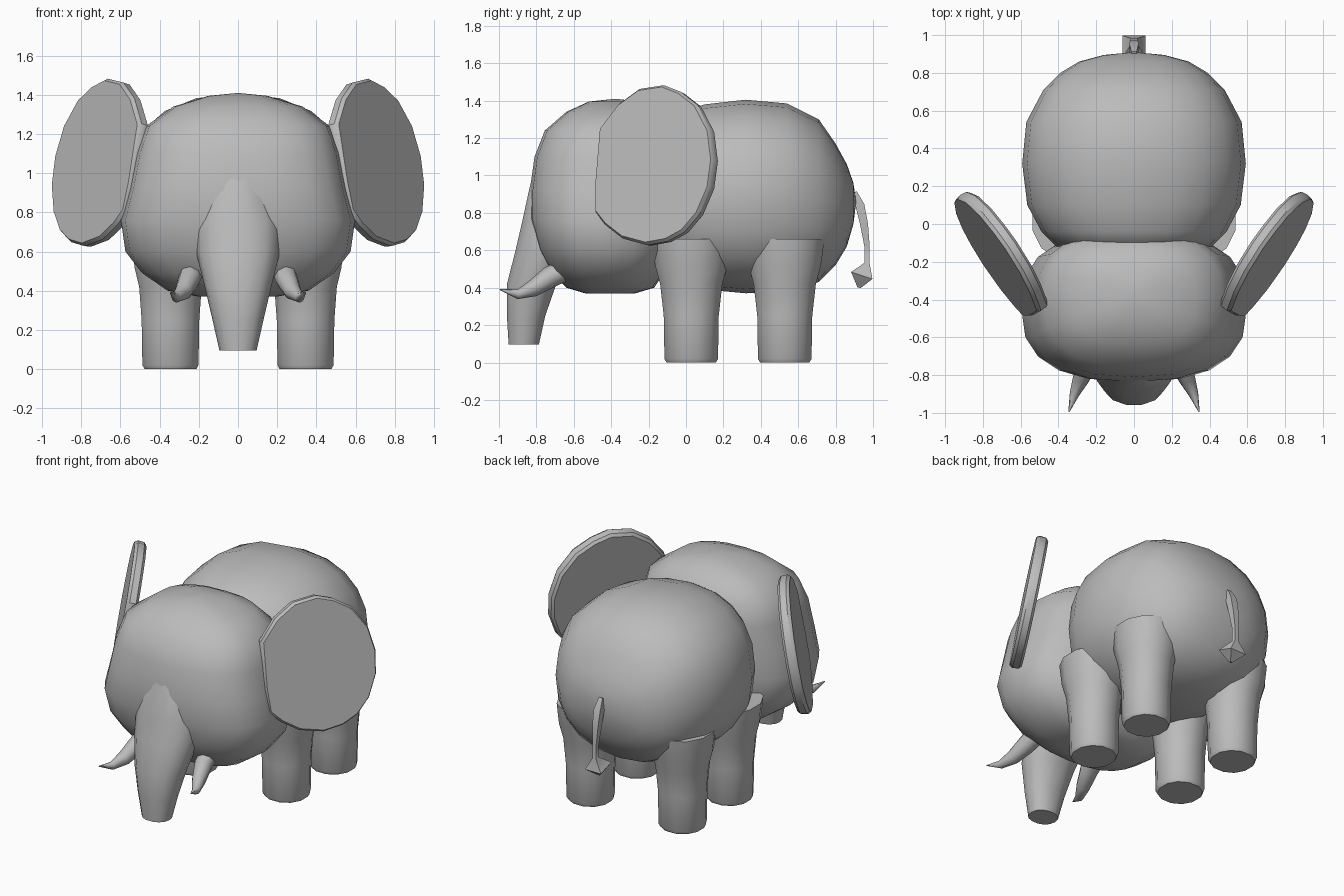
import bpy, bmesh, math
from mathutils import Vector

if "Cube" in bpy.data.objects:
    bpy.data.objects.remove(bpy.data.objects["Cube"])

grey = bpy.data.materials.new("elephant grey")
grey.diffuse_color = (0.5, 0.5, 0.5, 1)
grey.use_nodes = True
grey.node_tree.nodes["Principled BSDF"].inputs["Base Color"].default_value = grey.diffuse_color


def loft(name, rings, angle=45):
    """Skin a list of point rings and cap both ends."""
    bm = bmesh.new()
    rows = [[bm.verts.new(p) for p in r] for r in rings]
    n = len(rows[0])
    for a, b in zip(rows, rows[1:]):
        for i in range(n):
            j = (i + 1) % n
            bm.faces.new((a[i], a[j], b[j], b[i]))
    bm.faces.new(rows[0])
    bm.faces.new(rows[-1])
    bmesh.ops.remove_doubles(bm, verts=bm.verts, dist=0.0005)
    bmesh.ops.recalc_face_normals(bm, faces=bm.faces)
    me = bpy.data.meshes.new(name)
    bm.to_mesh(me)
    bm.free()
    me.materials.append(grey)
    me.shade_smooth()
    me.set_sharp_from_angle(angle=math.radians(angle))
    ob = bpy.data.objects.new(name, me)
    bpy.context.collection.objects.link(ob)
    return ob


def oval(ru, rv, n=2.0, sides=16, turn=0.0):
    """Rounded-square outline as (u, v) pairs."""
    out = []
    for i in range(sides):
        t = 2 * math.pi * i / sides + turn
        c, s = math.cos(t), math.sin(t)
        out.append((ru * math.copysign(abs(c) ** (2 / n), c),
                    rv * math.copysign(abs(s) ** (2 / n), s)))
    return out


def level_ring(x, z, w, y0, y1, n=2.0, sides=16, turn=0.0):
    """Horizontal ring at height z spanning y0..y1."""
    return [(x + u, (y0 + y1) / 2 + v, z)
            for u, v in oval(w, (y1 - y0) / 2, n, sides, turn)]


def tube(name, path, sides, turn=0.0):
    """Tapered tube along (x, y, z, radius) points."""
    pts = [Vector(p[:3]) for p in path]
    rings = []
    for i, p in enumerate(pts):
        d = (pts[min(i + 1, len(pts) - 1)] - pts[max(i - 1, 0)]).normalized()
        a = d.cross(Vector((1, 0, 0))).normalized()
        b = d.cross(a)
        r = path[i][3]
        rings.append([p + a * u + b * v for u, v in oval(r, r, 2, sides, turn)])
    return loft(name, rings)


# Body: cross-sections along y (y, half width, top, bottom)
body = [(-0.13, 0.40, 1.28, 0.50), (-0.04, 0.49, 1.335, 0.43),
        (0.10, 0.565, 1.38, 0.39), (0.32, 0.592, 1.405, 0.37),
        (0.54, 0.57, 1.385, 0.38), (0.71, 0.48, 1.30, 0.43),
        (0.80, 0.39, 1.17, 0.52), (0.86, 0.29, 1.06, 0.62),
        (0.895, 0.16, 0.96, 0.74), (0.91, 0.0, 0.86, 0.86)]
loft("body", [[(u, y, (t + b) / 2 + v) for u, v in oval(w, (t - b) / 2, 2.3, 20)]
              for y, w, t, b in body], 60)

# Head: level sections (z, half width, front y, back y)
head = [(0.37, 0.20, -0.54, -0.27), (0.40, 0.36, -0.64, -0.17),
        (0.49, 0.49, -0.73, -0.11), (0.60, 0.575, -0.79, -0.06),
        (0.76, 0.598, -0.835, -0.04), (0.92, 0.555, -0.835, -0.03),
        (1.10, 0.52, -0.81, -0.03), (1.24, 0.47, -0.755, -0.05),
        (1.34, 0.33, -0.64, -0.13), (1.395, 0.15, -0.52, -0.24),
        (1.41, 0.0, -0.38, -0.38)]
loft("head", [level_ring(0, z, w, f, b, 2.6, 20) for z, w, f, b in head], 60)

# Trunk
trunk = [(0.095, 0.095, -0.95, -0.785), (0.25, 0.13, -0.96, -0.75),
         (0.42, 0.17, -0.96, -0.69), (0.60, 0.215, -0.915, -0.60),
         (0.75, 0.22, -0.88, -0.58), (0.95, 0.16, -0.836, -0.58),
         (1.06, 0.05, -0.80, -0.62)]
loft("trunk", [level_ring(0, z, w, f, b, 2.2, 14) for z, w, f, b in trunk], 50)

# Legs with a small bevel under the foot (z, half width, half depth)
leg = [(0.0, 0.137, 0.137), (0.02, 0.148, 0.148), (0.25, 0.152, 0.152),
       (0.42, 0.165, 0.172), (0.52, 0.19, 0.20), (0.66, 0.20, 0.22)]

# Ear outline in the side direction (y, z)
ear = [(-0.45, 1.25), (-0.35, 1.38), (-0.24, 1.46), (-0.11, 1.48),
       (-0.02, 1.445), (0.07, 1.375), (0.14, 1.24), (0.16, 1.08), (0.14, 0.93),
       (0.08, 0.79), (0.0, 0.695), (-0.09, 0.645), (-0.20, 0.625),
       (-0.33, 0.66), (-0.42, 0.73), (-0.475, 0.80), (-0.475, 0.95)]


def ear_ring(scale, shift):
    """Ear outline on its tilted plane, scaled about its middle, moved along the normal."""
    nrm = Vector((1, -0.65, 0.207)).normalized()
    ring = []
    for y, z in ear:
        y, z = -0.16 + (y + 0.16) * scale, 1.05 + (z - 1.05) * scale
        ring.append(Vector((1.03 + 0.65 * y - 0.207 * z, y, z)) + nrm * shift)
    return ring


for side, label in ((1, "right"), (-1, "left")):
    parts = []
    for y, which in ((0.028, "front"), (0.528, "rear")):
        parts.append(loft(f"{which}_leg_{label}",
                          [level_ring(0.345, z, w, y - d, y + d, 2.1, 12, math.pi / 12)
                           for z, w, d in leg], 50))
    parts.append(loft(f"ear_{label}", [ear_ring(0.95, -0.04), ear_ring(0.99, -0.025),
                                       ear_ring(1.0, 0.015), ear_ring(0.97, 0.035)], 35))
    parts.append(tube(f"tusk_{label}",
                      [(0.23, -0.62, 0.51, 0.06), (0.25, -0.73, 0.455, 0.058),
                       (0.28, -0.82, 0.395, 0.045), (0.315, -0.90, 0.365, 0.026),
                       (0.345, -0.995, 0.39, 0.003)], 8))
    if side < 0:  # mirror the finished meshes
        for ob in parts:
            for v in ob.data.vertices:
                v.co.x *= -1
            ob.data.flip_normals()

# Tail with a tuft
tube("tail", [(0, 0.90, 0.91, 0.02), (0, 0.93, 0.84, 0.034), (0, 0.952, 0.74, 0.03),
              (0, 0.968, 0.62, 0.02), (0, 0.968, 0.53, 0.02),
              (0, 0.94, 0.465, 0.085), (0, 0.925, 0.40, 0.012)], 4, math.pi / 4)
